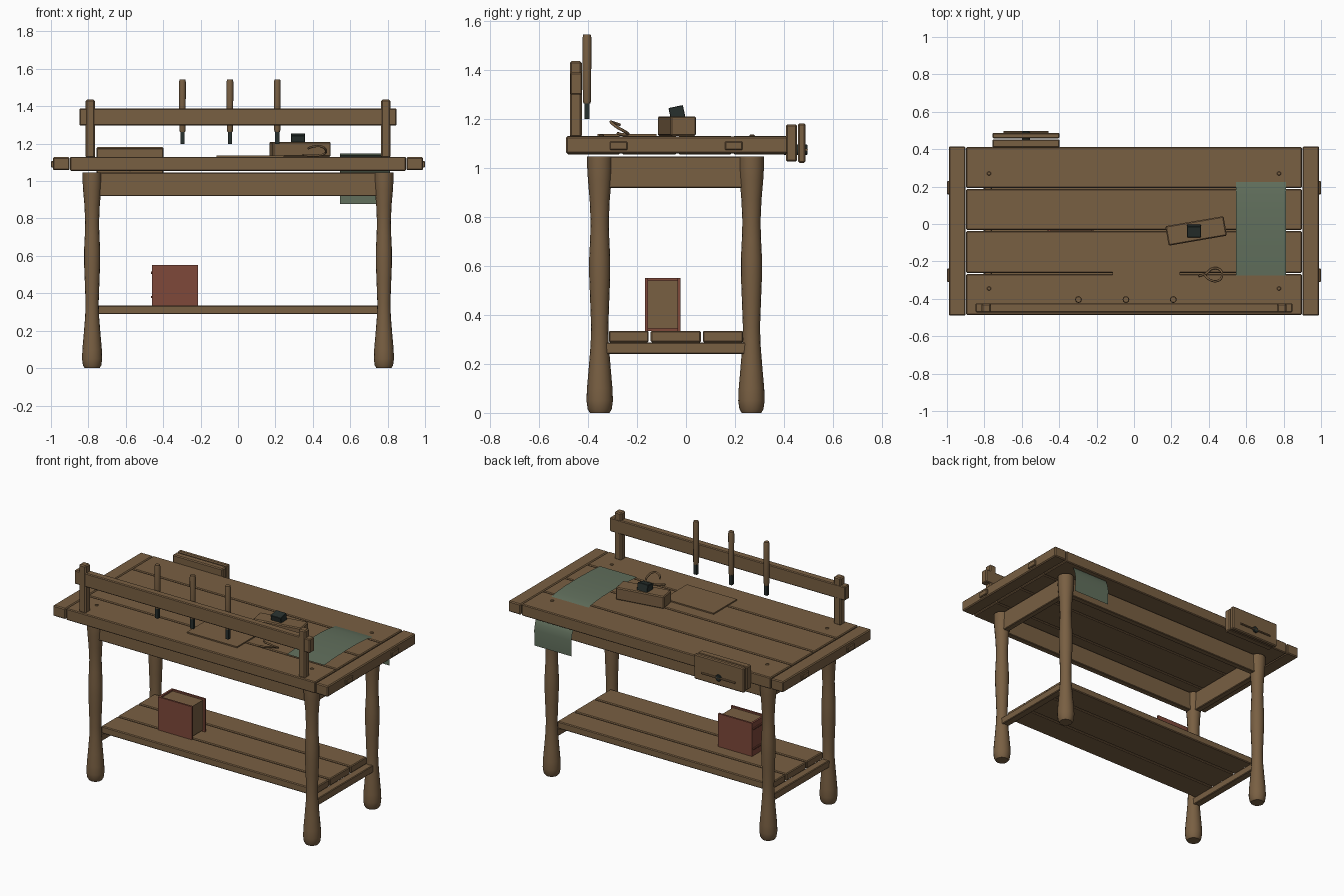
import bpy, math
from mathutils import Vector

if "Cube" in bpy.data.objects:
    bpy.data.objects.remove(bpy.data.objects["Cube"])


def material(name, rgb):
    m = bpy.data.materials.new(name)
    m.diffuse_color = (*rgb, 1)
    m.use_nodes = True
    m.node_tree.nodes["Principled BSDF"].inputs["Base Color"].default_value = m.diffuse_color
    return m


WOOD = material("brown wood", (0.19, 0.115, 0.055))
IRON = material("dark iron", (0.02, 0.029, 0.026))
RED = material("red leather", (0.21, 0.065, 0.042))
GREEN = material("green cloth", (0.12, 0.16, 0.108))


def finish(ob, name, mat, smooth=False):
    ob.name = name
    ob.data.materials.append(mat)
    if smooth:
        bpy.ops.object.select_all(action='DESELECT')
        ob.select_set(True)
        bpy.context.view_layer.objects.active = ob
        bpy.ops.object.shade_smooth_by_angle(angle=math.radians(40))
    return ob


def mesh(name, verts, faces, mat, smooth=False):
    me = bpy.data.meshes.new(name)
    me.from_pydata(verts, [], faces)
    ob = bpy.data.objects.new(name, me)
    bpy.context.collection.objects.link(ob)
    return finish(ob, name, mat, smooth)


def box(name, x, y, z, mat=WOOD, bevel=0.004, rot=(0, 0, 0)):
    """Box from (min, max) pairs, optionally turned about its centre."""
    c = [(a + b) / 2 for a, b in (x, y, z)]
    h = [(b - a) / 2 for a, b in (x, y, z)]
    v = [(sx * h[0], sy * h[1], sz * h[2])
         for sx in (-1, 1) for sy in (-1, 1) for sz in (-1, 1)]
    f = [(0, 1, 3, 2), (4, 6, 7, 5), (0, 4, 5, 1), (2, 3, 7, 6), (0, 2, 6, 4), (1, 5, 7, 3)]
    ob = mesh(name, v, f, mat)
    ob.location, ob.rotation_euler = c, rot
    if bevel:
        m = ob.modifiers.new("soft edges", 'BEVEL')
        m.width, m.segments = bevel, 1
    return ob


def lathe(name, profile, at, mat=WOOD, n=16, rot=(0, 0, 0)):
    """Closed turned part from (radius, height) pairs."""
    v = [(r * math.cos(2 * math.pi * i / n), r * math.sin(2 * math.pi * i / n), z)
         for r, z in profile for i in range(n)]
    k = len(profile)
    f = [(j * n + i, j * n + (i + 1) % n, (j + 1) * n + (i + 1) % n, (j + 1) * n + i)
         for j in range(k - 1) for i in range(n)]
    f += [tuple(reversed(range(n))), tuple(range((k - 1) * n, k * n))]
    ob = mesh(name, v, f, mat, True)
    ob.location, ob.rotation_euler = at, rot
    return ob


# Tabletop: four planks between two end caps
cuts = [-0.49, -0.265, -0.035, 0.19, 0.415]
for a, b in zip(cuts, cuts[1:]):
    box("top_plank", (-0.897, 0.897), (a + 0.003, b - 0.003), (1.055, 1.13), bevel=0.005)
for s in (-1, 1):
    xs = sorted((s * 0.901, s * 0.99))
    box("end_cap", xs, (-0.49, 0.415), (1.058, 1.128), bevel=0.006)
    # Tenon ends and dowels
    for y in (-0.275, 0.195):
        box("tenon_end", sorted((s * 0.96, s * 1.0)), (y - 0.036, y + 0.036), (1.072, 1.107))
    for y in (-0.345, 0.27):
        lathe("dowel", [(0.011, 1.12), (0.011, 1.132), (0.008, 1.135)], (s * 0.775, y, 0), n=10)

# Turned legs
LEG = [(0.040, 0), (0.049, 0.015), (0.054, 0.05), (0.052, 0.10), (0.045, 0.18), (0.037, 0.28),
       (0.035, 0.35), (0.039, 0.46), (0.043, 0.56), (0.043, 0.63), (0.039, 0.71), (0.037, 0.78),
       (0.041, 0.87), (0.048, 0.95), (0.051, 1.0), (0.051, 1.045)]
for x in (-0.78, 0.78):
    for y in (-0.352, 0.267):
        lathe("leg", LEG, (x, y, 0))
    # Side apron and low stretcher
    box("side_apron", (x - 0.02, x + 0.02), (-0.33, 0.25), (0.917, 1.045))
    box("stretcher", (x - 0.025, x + 0.025), (-0.335, 0.25), (0.24, 0.287))
for y in (-0.352, 0.267):
    box("long_apron", (-0.76, 0.76), (y - 0.02, y + 0.02), (0.92, 1.045))

# Lower shelf
for a, b in ((-0.315, -0.152), (-0.144, 0.061), (0.069, 0.233)):
    box("shelf_plank", (-0.765, 0.765), (a, b), (0.288, 0.335), bevel=0.005)

# Tool rack
for x in (-0.79, 0.79):
    box("rack_post", (x - 0.025, x + 0.025), (-0.474, -0.425), (1.125, 1.435), bevel=0.007)
box("rack_rail", (-0.848, 0.848), (-0.472, -0.424), (1.298, 1.388), bevel=0.005)
for x in (-0.297, -0.043, 0.21):
    lathe("chisel_handle", [(0.014, 1.262), (0.017, 1.275), (0.018, 1.53), (0.015, 1.544)],
          (x, -0.404, 0), n=12)
    box("chisel_blade", (x - 0.011, x + 0.011), (-0.414, -0.394), (1.198, 1.266), IRON, 0)

# Vise on the back edge
box("vise_inner_jaw", (-0.757, -0.398), (0.408, 0.453), (1.025, 1.177), bevel=0.006)
box("vise_outer_jaw", (-0.757, -0.398), (0.457, 0.487), (1.02, 1.181), bevel=0.006)
lathe("vise_screw", [(0.021, 0.40), (0.021, 0.493), (0.018, 0.496)], (-0.577, 0, 1.073),
      IRON, 12, (-math.pi / 2, 0, 0))
lathe("vise_handle", [(0.006, -0.12), (0.006, 0.12)], (-0.577, 0.491, 1.073),
      WOOD, 8, (0, math.pi / 2, 0))

# Hand plane with iron
box("plane_body", (0.174, 0.49), (-0.09, 0.016), (1.13, 1.21), bevel=0.006,
    rot=(0, 0, math.radians(9.8)))
box("plane_iron", (0.283, 0.357), (-0.067, -0.007), (1.20, 1.25), IRON, 0.002,
    rot=(math.radians(12), 0, 0))

# Flat board on the bench
box("thin_board", (-0.115, 0.245), (-0.36, -0.12), (1.13, 1.138), bevel=0)

# Curled wood shaving
cu = bpy.data.curves.new("shaving", 'CURVE')
cu.dimensions, cu.bevel_depth, cu.bevel_resolution, cu.resolution_u = '3D', 0.006, 1, 5
loop = [(0.345, -0.278), (0.385, -0.265), (0.42, -0.238), (0.46, -0.245), (0.47, -0.28),
        (0.445, -0.305), (0.405, -0.298), (0.375, -0.27)]
heights = [1.14, 1.137, 1.137, 1.145, 1.165, 1.185, 1.185, 1.175]
sp = cu.splines.new('BEZIER')
sp.bezier_points.add(len(loop) - 1)
for p, (x, y), z in zip(sp.bezier_points, loop, heights):
    p.co = Vector((x, y, z))
    p.handle_left_type = p.handle_right_type = 'AUTO'
finish(bpy.data.objects.new("shaving", cu), "shaving", WOOD)
bpy.context.collection.objects.link(bpy.data.objects["shaving"])

# Cloth draped over the bench and hanging at the back
drape = [(-0.275, 1.137), (-0.18, 1.143), (-0.05, 1.147), (0.08, 1.146), (0.17, 1.139),
         (0.225, 1.13), (0.31, 1.10), (0.375, 1.06), (0.392, 1.02), (0.40, 0.98), (0.398, 0.878)]
verts = [(x, y, z) for y, z in drape for x in (0.545, 0.813)]
mesh("cloth", verts, [(2 * i, 2 * i + 1, 2 * i + 3, 2 * i + 2) for i in range(len(drape) - 1)],
     GREEN, True)

# Book standing on the shelf
box("book_front_cover", (-0.46, -0.215), (-0.167, -0.155), (0.335, 0.55), RED, 0)
box("book_back_cover", (-0.46, -0.215), (-0.034, -0.022), (0.335, 0.55), RED, 0)
box("book_spine", (-0.46, -0.447), (-0.155, -0.034), (0.335, 0.55), RED, 0)
box("book_pages", (-0.447, -0.228), (-0.155, -0.034), (0.345, 0.54), WOOD, 0)
for z in (0.38, 0.51):
    box("book_band", (-0.466, -0.455), (-0.155, -0.034), (z - 0.006, z + 0.006), RED, 0.002)
